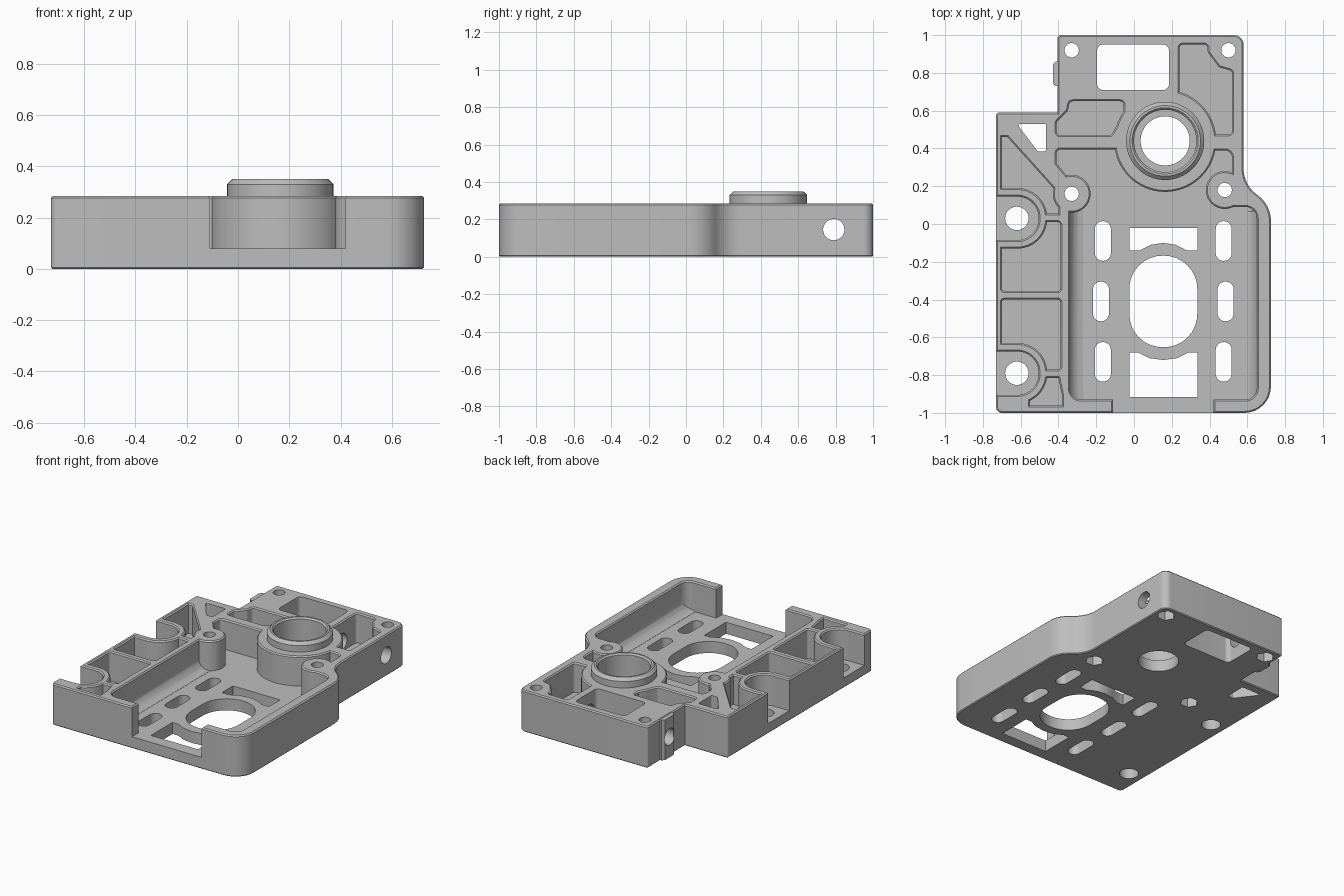
import bpy, bmesh, math
from mathutils import Vector, Matrix

if "Cube" in bpy.data.objects:
    bpy.data.objects.remove(bpy.data.objects["Cube"])

TOP, FLOOR = 0.285, 0.08
MID = 0.155          # symmetry line of the main pocket

grey = bpy.data.materials.new("machined_grey")
grey.use_nodes = True
grey.diffuse_color = (0.51, 0.51, 0.51, 1)
grey.node_tree.nodes["Principled BSDF"].inputs["Base Color"].default_value = (0.51, 0.51, 0.51, 1)


# ---- 2D profile helpers ----
def rounded(corners, default=0.0, steps=8):
    """Polygon from (x, y[, radius]) corners with filleted corners."""
    out, n = [], len(corners)
    for i, c in enumerate(corners):
        p = Vector(c[:2])
        r = c[2] if len(c) > 2 else default
        if r <= 0:
            out.append(p)
            continue
        a = (Vector(corners[i - 1][:2]) - p).normalized()
        b = (Vector(corners[(i + 1) % n][:2]) - p).normalized()
        half = a.angle(b) / 2
        start = p + a * r / math.tan(half)
        centre = p + (a + b).normalized() * r / math.sin(half)
        turn = math.copysign(math.pi - 2 * half, a.y * b.x - a.x * b.y)
        out += [centre + Matrix.Rotation(turn * k / steps, 2) @ (start - centre)
                for k in range(steps + 1)]
    return out


def circle(x, y, r, n=64):
    return [Vector((x + r * math.cos(2 * math.pi * k / n),
                    y + r * math.sin(2 * math.pi * k / n))) for k in range(n)]


def rect(x0, y0, x1, y1, r=0.03):
    return rounded([(x0, y0), (x1, y0), (x1, y1), (x0, y1)], r)


def slot(x, y, w, h):
    return rect(x - w / 2, y - h / 2, x + w / 2, y + h / 2, w * 0.49)


def u_shape(y, r):
    """Half-round slot running out through the left side."""
    tip = -0.62 + r
    return rounded([(-0.9, y - r), (tip, y - r, r * 0.98), (tip, y + r, r * 0.98), (-0.9, y + r)], 0, 16)


def grow(pts, d):
    """Offset a counter-clockwise polygon outwards."""
    out, n = [], len(pts)
    for i, p in enumerate(pts):
        e, f = (p - pts[i - 1]).normalized(), (pts[(i + 1) % n] - p).normalized()
        m, k = Vector((e.y, -e.x)), Vector((f.y, -f.x))
        out.append(p + (m + k) * d / (1 + m.dot(k)))
    return out


# ---- solid helpers ----
def solid(name, parts):
    """One object from (profile, [(z, offset), ...]) parts."""
    bm = bmesh.new()
    for pts, levels in parts:
        if sum(pts[i - 1].x * p.y - pts[i - 1].y * p.x for i, p in enumerate(pts)) < 0:
            pts = pts[::-1]
        rings = [[bm.verts.new((p.x, p.y, z)) for p in grow(pts, d)] for z, d in levels]
        bm.faces.new(rings[0][::-1])
        bm.faces.new(rings[-1])
        for lo, hi in zip(rings, rings[1:]):
            for i in range(len(lo)):
                bm.faces.new((lo[i - 1], lo[i], hi[i], hi[i - 1]))
    mesh = bpy.data.meshes.new(name)
    bm.to_mesh(mesh)
    bm.free()
    mesh.materials.append(grey)
    ob = bpy.data.objects.new(name, mesh)
    bpy.context.collection.objects.link(ob)
    return ob


def volume(mesh):
    bm = bmesh.new()
    bm.from_mesh(mesh)
    v = bm.calc_volume(signed=True)
    bm.free()
    return v


def combine(target, tool, operation):
    """Apply a boolean, taking the first solver that gives a sound solid."""
    before = volume(target.data)
    mod = target.modifiers.new(tool.name, 'BOOLEAN')
    mod.operation, mod.object = operation, tool
    for solver in ('MANIFOLD', 'EXACT', 'FLOAT'):
        mod.solver = solver
        bpy.context.view_layer.update()
        graph = bpy.context.evaluated_depsgraph_get()
        mesh = bpy.data.meshes.new_from_object(target.evaluated_get(graph))
        change = (volume(mesh) - before) * (1 if operation == 'UNION' else -1)
        if 1e-6 < change < 0.7 * before:
            break
    target.modifiers.clear()
    target.data = mesh
    bpy.data.objects.remove(tool)


def flared(z):
    return [(z, 0), (TOP - 0.008, 0), (TOP + 0.002, 0.01)]


THROUGH = [(-0.1, 0), (0.5, 0)]

# Outer block with softened rims
body = solid("housing_plate", [(rounded([
    (-0.73, -1, 0.03), (0.725, -1, 0.14), (0.725, 0.10, 0.17), (0.58, 0.21, 0.17),
    (0.58, 1, 0.05), (-0.405, 1, 0.015), (-0.405, 0.59), (-0.73, 0.59, 0.015)]),
    [(0, -0.006), (0.006, 0), (TOP - 0.008, 0), (TOP, -0.008)])])

# Pockets: main bay, then the lightening pockets
main_bay = rounded([
    (-0.11, -1.1), (0.42, -1.1), (0.42, -0.93), (0.65, -0.93, 0.06), (0.65, 0.09, 0.06),
    (0.52, 0.09), (0.52, 0.39, 0.04), (0.40, 0.39), (0.30, 0.30), (0, 0.30), (-0.08, 0.395),
    (-0.41, 0.395, 0.02), (-0.41, 0.32), (-0.36, 0.26), (-0.34, 0.24), (-0.34, -0.93, 0.06),
    (-0.11, -0.93)])
back_left = rounded([
    (-0.41, 0.47), (-0.12, 0.47), (-0.055, 0.59), (-0.055, 0.65), (-0.34, 0.65),
    (-0.35, 0.60), (-0.41, 0.54)], 0.02)
back_right = rounded([
    (0.24, 0.95, 0.02), (0.24, 0.67), (0.35, 0.60), (0.40, 0.52), (0.43, 0.475),
    (0.52, 0.475, 0.02), (0.52, 0.81, 0.02), (0.45, 0.83, 0.02), (0.39, 0.91, 0.02),
    (0.39, 0.95, 0.02)])
side_upper = rounded([
    (-0.70, 0.46), (-0.70, 0.17), (-0.6, 0.12), (-0.55, 0.055), (-0.40, 0.055),
    (-0.40, 0.16), (-0.67, 0.46)])
side_lower = rounded([
    (-0.55, -0.96), (-0.38, -0.96), (-0.38, -0.91), (-0.40, -0.815), (-0.46, -0.815),
    (-0.55, -0.92)])
pockets = solid("pocket_cutter", [(p, flared(FLOOR)) for p in (
    main_bay, back_left, back_right, side_upper, side_lower,
    rect(-0.70, -0.355, -0.39, 0.01, 0.015), rect(-0.70, -0.77, -0.39, -0.40, 0.015))])

# Bosses that stay standing inside the pockets
screw_lugs = [(-0.33, 0.16), (0.48, 0.18)]
side_holes = [0.03, -0.79]
standing = [circle(0.165, 0.44, 0.27)] + [circle(x, y, 0.1) for x, y in screw_lugs]
standing += [u_shape(y, 0.16) for y in side_holes]
combine(pockets, solid("boss_keeper", [
    (p, [(-0.1, 0), (TOP - 0.008, 0), (TOP + 0.02, -0.028)]) for p in standing]), 'DIFFERENCE')
combine(body, pockets, 'DIFFERENCE')

# Bearing collar and the small pad on the left side
combine(body, solid("bearing_collar", [
    (circle(0.165, 0.44, 0.207), [(0.2, 0), (0.33, 0), (0.35, -0.02)])]), 'UNION')
combine(body, solid("side_pad", [
    (rounded([(-0.35, 0.73), (-0.35, 0.86), (-0.415, 0.86), (-0.43, 0.845), (-0.43, 0.745),
              (-0.415, 0.73)]), [(0.004, 0), (TOP - 0.004, 0)])]), 'UNION')

# Curved fillets where the bay walls meet its floor
for name, side, end in (("left_fillet", 1, 0.1), ("right_fillet", -1, 0.07)):
    profile = [Vector((MID + side * (x - MID), z)) for x, z in (
        (-0.345, 0.07), (-0.345, 0.15), (-0.335, 0.125), (-0.32, 0.104), (-0.30, 0.09),
        (-0.27, 0.081), (-0.265, 0.07))]
    strip = solid(name, [(profile, [(-end, 0), (0.94, 0)])])
    strip.data.transform(Matrix.Rotation(math.pi / 2, 4, 'X'))
    combine(body, strip, 'UNION')

# Counterbores: bearing seat, side screw recesses and nut pockets
screws = screw_lugs + [(-0.33, 0.92), (0.50, 0.92)]
counter = [(circle(0.165, 0.44, 0.165), [(FLOOR, 0), (0.34, 0), (0.36, 0.02)])]
counter += [(u_shape(y, 0.115), flared(0.07)) for y in side_holes]
counter += [(circle(x, y, 0.06, 6), [(-0.1, 0), (0.1, 0)]) for x, y in screws]
combine(body, solid("counterbore_cutter", counter), 'DIFFERENCE')

# Openings right through the plate
arch_top = rounded([
    (-0.025, -0.02), (-0.025, -0.14), (0.03, -0.14), (0.09, -0.11), (MID, -0.10),
    (0.22, -0.11), (0.28, -0.14), (0.335, -0.14), (0.335, -0.02)])
arch_bottom = rounded([
    (-0.025, -0.915), (0.335, -0.915), (0.335, -0.68), (0.29, -0.68), (0.23, -0.71),
    (MID, -0.72), (0.08, -0.71), (0.02, -0.68), (-0.025, -0.68)])
openings = [arch_top, arch_bottom, slot(MID, -0.41, 0.36, 0.485), rect(-0.195, 0.71, 0.185, 0.95),
            rounded([(-0.62, 0.53), (-0.51, 0.385), (-0.465, 0.385), (-0.465, 0.53)], 0.01),
            circle(0.165, 0.44, 0.13)]
openings += [slot(MID + s * x, y, 0.085, 0.21)
             for s in (-1, 1) for x, y in ((0.32, -0.09), (0.33, -0.41), (0.32, -0.73))]
openings += [circle(x, y, 0.038, 32) for x, y in screws]
openings += [circle(-0.62, y, 0.062, 32) for y in side_holes]
combine(body, solid("opening_cutter", [(p, THROUGH) for p in openings]), 'DIFFERENCE')

# Cross hole from side to side near the back
cross = solid("cross_hole_cutter", [(circle(0, 0, 0.057, 32), [(-1, 0), (1, 0)])])
cross.data.transform(Matrix.Translation((0, 0.79, 0.145)) @ Matrix.Rotation(math.pi / 2, 4, 'Y'))
combine(body, cross, 'DIFFERENCE')

# Smooth curved walls, sharp edges
bpy.ops.object.select_all(action='DESELECT')
body.select_set(True)
bpy.context.view_layer.objects.active = body
bpy.ops.object.shade_smooth_by_angle(angle=math.radians(30))
